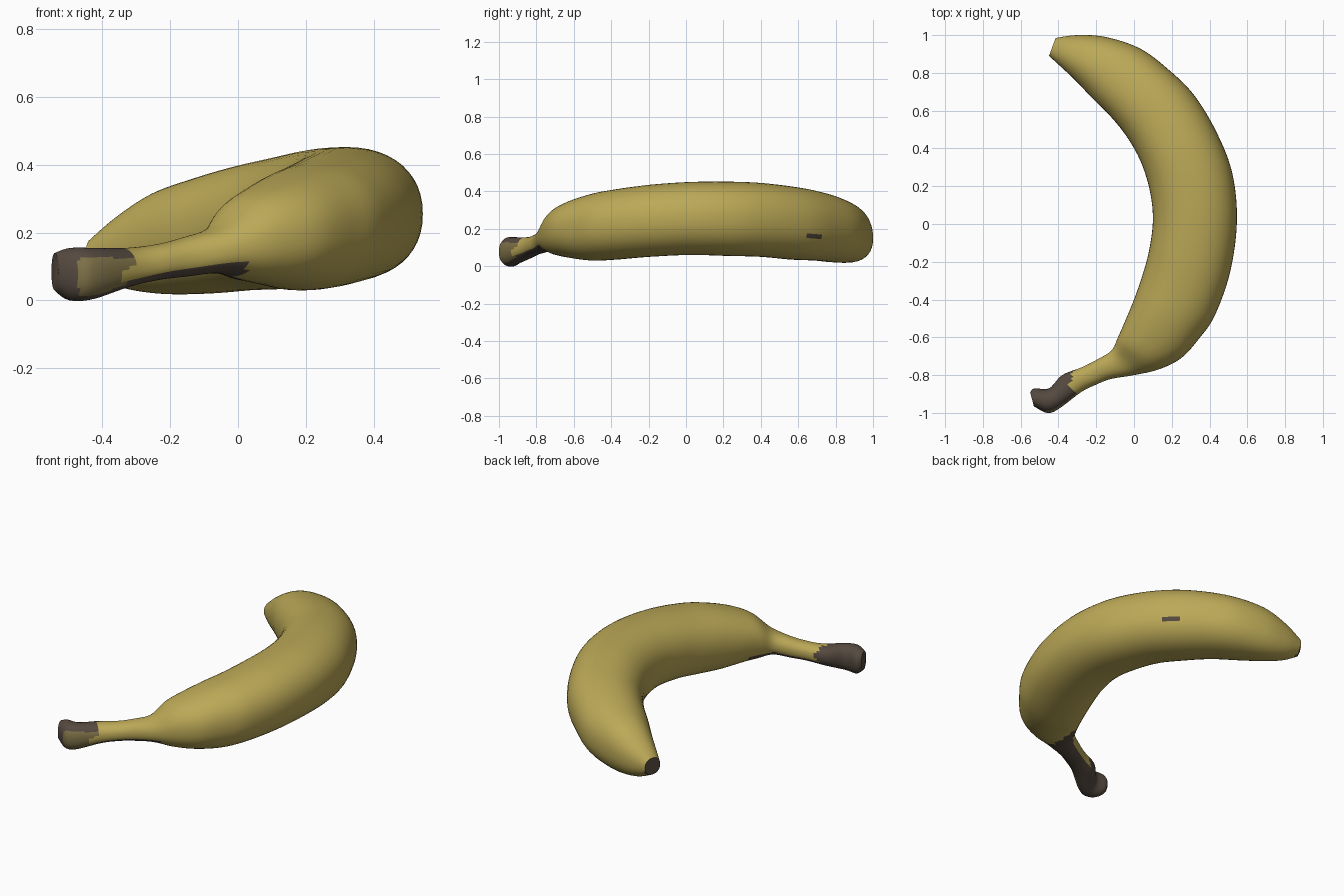
import bpy, bmesh, math
from mathutils import Vector

if "Cube" in bpy.data.objects:
    bpy.data.objects.remove(bpy.data.objects["Cube"])

SIDES = 48   # points round each cross-section
STEPS = 6    # rings between two stations

# Stations, stem to tip: inner x, inner y, outer x, outer y, lowest z, highest z
STATIONS = [
    (-.55, -.89, -.53, -.965, .03, .14),
    (-.525, -.87, -.46, -1.0, .00, .155),
    (-.45, -.87, -.40, -.98, .005, .155),
    (-.38, -.80, -.28, -.89, .04, .155),
    (-.28, -.76, -.20, -.85, .06, .165),
    (-.20, -.72, -.12, -.82, .07, .185),
    (-.12, -.67, .00, -.80, .08, .22),
    (-.085, -.60, .13, -.77, .06, .30),
    (-.05, -.52, .25, -.71, .045, .345),
    (.00, -.40, .35, -.60, .03, .385),
    (.045, -.27, .43, -.48, .035, .41),
    (.08, -.14, .51, -.25, .05, .435),
    (.10, .02, .545, .02, .06, .45),
    (.085, .17, .52, .27, .055, .452),
    (.04, .32, .44, .48, .05, .445),
    (-.03, .45, .32, .68, .035, .425),
    (-.12, .565, .18, .82, .03, .40),
    (-.22, .665, .03, .93, .02, .365),
    (-.31, .76, -.15, .99, .02, .32),
    (-.39, .835, -.30, 1.0, .04, .25),
    (-.45, .89, -.415, .985, .08, .18),
]


def material(name, color):
    m = bpy.data.materials.new(name)
    m.diffuse_color = (*color, 1)
    m.use_nodes = True
    m.node_tree.nodes["Principled BSDF"].inputs["Base Color"].default_value = m.diffuse_color
    return m


def blend(i, t):
    """Smooth interpolation of all station values."""
    n = len(STATIONS) - 1
    pts = [STATIONS[min(max(i + k, 0), n)] for k in (-1, 0, 1, 2)]
    return [0.5 * (2 * b + (c - a) * t + (2 * a - 5 * b + 4 * c - d) * t * t
                   + (3 * b - a - 3 * c + d) * t ** 3) for a, b, c, d in zip(*pts)]


def ring(bm, s):
    """Slightly squared oval across the fruit."""
    inner, outer = Vector((s[0], s[1], 0)), Vector((s[2], s[3], 0))
    mid, half = (inner + outer) / 2, (outer - inner) / 2
    zc, zr = (s[4] + s[5]) / 2, (s[5] - s[4]) / 2
    verts = []
    for k in range(SIDES):
        a = math.tau * k / SIDES
        u, w = (math.copysign(abs(v) ** (2 / 2.2), v) for v in (math.cos(a), math.sin(a)))
        verts.append(bm.verts.new(mid + half * u + Vector((0, 0, zc + zr * w))))
    return verts


# Skin swept through the stations
bm = bmesh.new()
sections = [blend(i, j / STEPS) for i in range(len(STATIONS) - 1) for j in range(STEPS)]
sections.append(list(STATIONS[-1]))
rings = [ring(bm, s) for s in sections]
for a, b in zip(rings, rings[1:]):
    for k in range(SIDES):
        n = (k + 1) % SIDES
        bm.faces.new((a[k], a[n], b[n], b[k]))
stem_cap = bm.faces.new(rings[0])
tip_cap = bm.faces.new(rings[-1][::-1])
bmesh.ops.recalc_face_normals(bm, faces=bm.faces)

# Colours: dark stem end, brown stripe under the neck, dark tip, small bruise
for f in bm.faces:
    f.smooth = True
    c, n = f.calc_center_median(), f.normal
    ragged = 0.015 * math.sin(c.z * 70) + 0.01 * math.sin(c.y * 90)
    if c.y < -0.55:
        if c.x < -0.32 + ragged:
            side = n.y < -0.45 and -0.47 < c.x and -0.75 < n.z < 0.5
            f.material_index = 2 if side else 1
        elif c.x < 0.02 + ragged and n.z < -0.5:
            f.material_index = 1
    elif c.y > 0.8 and c.x < -0.41 and n.z < -0.35:
        f.material_index = 1
    elif 0.645 < c.y < 0.715 and abs(c.z - 0.165) < 0.014 and c.x > 0.2:
        f.material_index = 1
for cap in (stem_cap, tip_cap):
    cap.material_index = 1

mesh = bpy.data.meshes.new("banana")
bm.to_mesh(mesh)
bm.free()
for m in (material("yellow_skin", (.50, .395, .095)),
          material("dark_brown", (.09, .067, .05)),
          material("olive_brown", (.21, .165, .065))):
    mesh.materials.append(m)
banana = bpy.data.objects.new("banana", mesh)
bpy.context.collection.objects.link(banana)
bpy.context.view_layer.objects.active = banana
banana.select_set(True)
bpy.ops.object.shade_smooth_by_angle(angle=math.radians(50))
